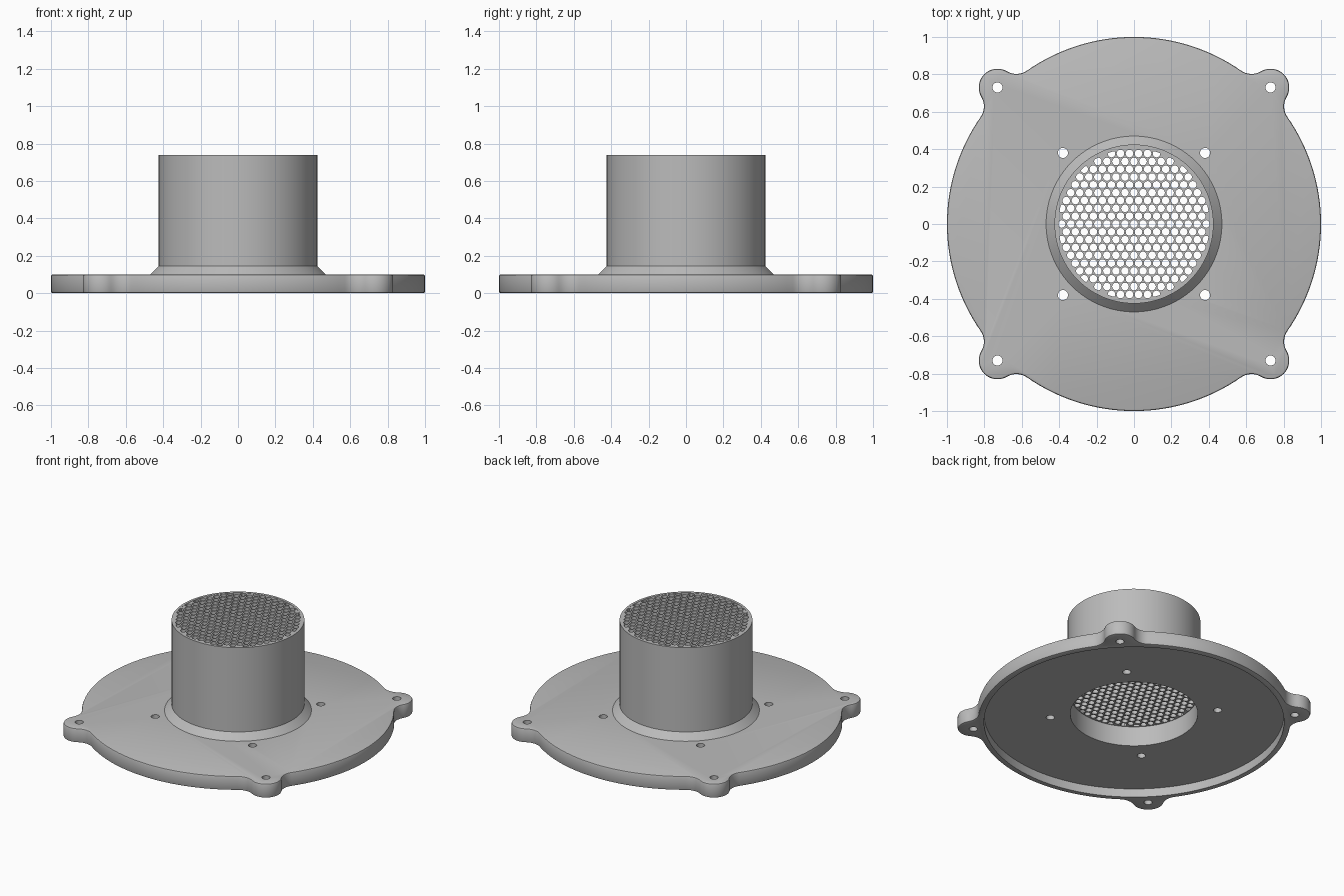
import bpy, bmesh
from math import sin, cos, pi, radians, atan2, acos, hypot, sqrt
from mathutils import Matrix, Vector

if "Cube" in bpy.data.objects:
    bpy.data.objects.remove(bpy.data.objects["Cube"])

grey = bpy.data.materials.new("plain_grey")
grey.use_nodes = True
grey.diffuse_color = (0.5, 0.5, 0.5, 1)
grey.node_tree.nodes["Principled BSDF"].inputs["Base Color"].default_value = (0.5, 0.5, 0.5, 1)


def make_object(name, bm):
    mesh = bpy.data.meshes.new(name)
    bm.to_mesh(mesh)
    bm.free()
    mesh.materials.append(grey)
    ob = bpy.data.objects.new(name, mesh)
    bpy.context.collection.objects.link(ob)
    return ob


def activate(ob):
    bpy.ops.object.select_all(action='DESELECT')
    ob.select_set(True)
    bpy.context.view_layer.objects.active = ob


def smooth(ob):
    activate(ob)
    bpy.ops.object.shade_smooth_by_angle(angle=radians(40))


def arc(cx, cy, r, a0, a1, n):
    steps = [a0 + (a1 - a0) * i / n for i in range(n)]
    return [Vector((cx + r * cos(t), cy + r * sin(t), 0)) for t in steps]


def cutter(name, cylinders):
    bm = bmesh.new()
    for x, y, r, z0, z1, n in cylinders:
        bmesh.ops.create_cone(bm, cap_ends=True, segments=n, radius1=r, radius2=r, depth=z1 - z0,
                              matrix=Matrix.Translation((x, y, (z0 + z1) / 2)))
    ob = make_object(name, bm)
    ob.hide_render = True
    return ob


def cut(ob, tool):
    activate(ob)
    mod = ob.modifiers.new("cut", 'BOOLEAN')
    mod.operation = 'DIFFERENCE'
    mod.solver = 'EXACT'
    mod.object = tool
    bpy.ops.object.modifier_apply(modifier=mod.name)
    bpy.data.objects.remove(tool)


# Flange plate: a disc with four filleted screw lugs
PLATE_TOP, FLOOR = 0.1, 0.06
lug_xy, lug_r, fillet = 0.73, 0.1, 0.1
lug_d = lug_xy * sqrt(2)
fd = 1 + fillet
a = acos((fd**2 + lug_d**2 - (lug_r + fillet)**2) / (2 * fd * lug_d))
fx, fy = fd * cos(a), fd * sin(a)
b = atan2(fy, fx - lug_d)
quarter = (arc(fx, -fy, fillet, pi - a, pi - b, 8)
           + arc(lug_d, 0, lug_r, -b, b, 20)
           + arc(fx, fy, fillet, pi + b, pi + a, 8)
           + arc(0, 0, 1, a, pi / 2 - a, 32))
bm = bmesh.new()
ring = []
for k in range(4):
    turn = Matrix.Rotation(pi / 4 + k * pi / 2, 3, 'Z')
    ring += [bm.verts.new(turn @ p) for p in quarter]
base = bm.faces.new(ring)
ext = bmesh.ops.extrude_face_region(bm, geom=[base])
bmesh.ops.translate(bm, vec=(0, 0, PLATE_TOP),
                    verts=[v for v in ext["geom"] if isinstance(v, bmesh.types.BMVert)])
bmesh.ops.recalc_face_normals(bm, faces=bm.faces)
plate = make_object("flange_plate", bm)
activate(plate)
bev = plate.modifiers.new("edge", 'BEVEL')
bev.width = 0.01
bev.segments = 2
bev.limit_method = 'ANGLE'
bev.angle_limit = radians(60)
bpy.ops.object.modifier_apply(modifier=bev.name)

# Underside recess, centre bore and screw holes
cut(plate, cutter("recess_cutter", [(0, 0, 0.96, -0.1, FLOOR, 128)]))
holes = [(0, 0, 0.438, -0.1, 0.3, 96)]
for sx in (-1, 1):
    for sy in (-1, 1):
        for d in (lug_xy, 0.38):
            holes.append((sx * d, sy * d, 0.027, -0.1, 0.3, 24))
cut(plate, cutter("hole_cutter", holes))
smooth(plate)

# Duct tube with a conical collar, turned from a profile
TUBE_TOP, BORE = 0.74, 0.408
profile = [(BORE, FLOOR), (BORE, TUBE_TOP), (0.425, TUBE_TOP), (0.425, 0.145),
           (0.47, PLATE_TOP), (0.44, PLATE_TOP), (0.44, FLOOR)]
bm = bmesh.new()
N = 96
rings = [[bm.verts.new((r * cos(2 * pi * i / N), r * sin(2 * pi * i / N), z)) for i in range(N)]
         for r, z in profile]
for j, low in enumerate(rings):
    high = rings[(j + 1) % len(rings)]
    for i in range(N):
        n = (i + 1) % N
        bm.faces.new((low[i], low[n], high[n], high[i]))
bmesh.ops.recalc_face_normals(bm, faces=bm.faces)
smooth(make_object("duct_tube", bm))


# Honeycomb flow straightener: hexagonal cells with round channels
def clamp(x, y, limit):
    k = min(1, limit / max(hypot(x, y), 1e-6))
    return x * k, y * k


PITCH, CHANNEL, Z0, Z1 = 0.0483, 0.0205, 0.2, 0.738
bm = bmesh.new()
for row in range(-12, 13):
    for col in range(-12, 13):
        cx = (col + (row % 2) / 2) * PITCH
        cy = row * PITCH * sqrt(3) / 2
        dist = hypot(cx, cy)
        if dist > BORE + PITCH / 2:
            continue
        outer, inner = [], []
        for k in range(12):
            t = k * pi / 6
            reach = PITCH / sqrt(3) if k % 2 else PITCH / 2
            outer.append(clamp(cx + reach * cos(t), cy + reach * sin(t), BORE + 0.001))
            inner.append(clamp(cx + CHANNEL * cos(t), cy + CHANNEL * sin(t), BORE - 0.004))
        ot, ob_ = [[bm.verts.new((*p, z)) for p in outer] for z in (Z1, Z0)]
        if dist > BORE - 0.01:
            bm.faces.new(ot)
            bm.faces.new(ob_[::-1])
            continue
        it, ib = [[bm.verts.new((*p, z)) for p in inner] for z in (Z1, Z0)]
        for i in range(12):
            n = (i + 1) % 12
            bm.faces.new((ot[i], ot[n], it[n], it[i]))
            bm.faces.new((ob_[n], ob_[i], ib[i], ib[n]))
            bm.faces.new((it[i], it[n], ib[n], ib[i]))
bmesh.ops.remove_doubles(bm, verts=bm.verts, dist=0.0001)
smooth(make_object("honeycomb_grid", bm))
